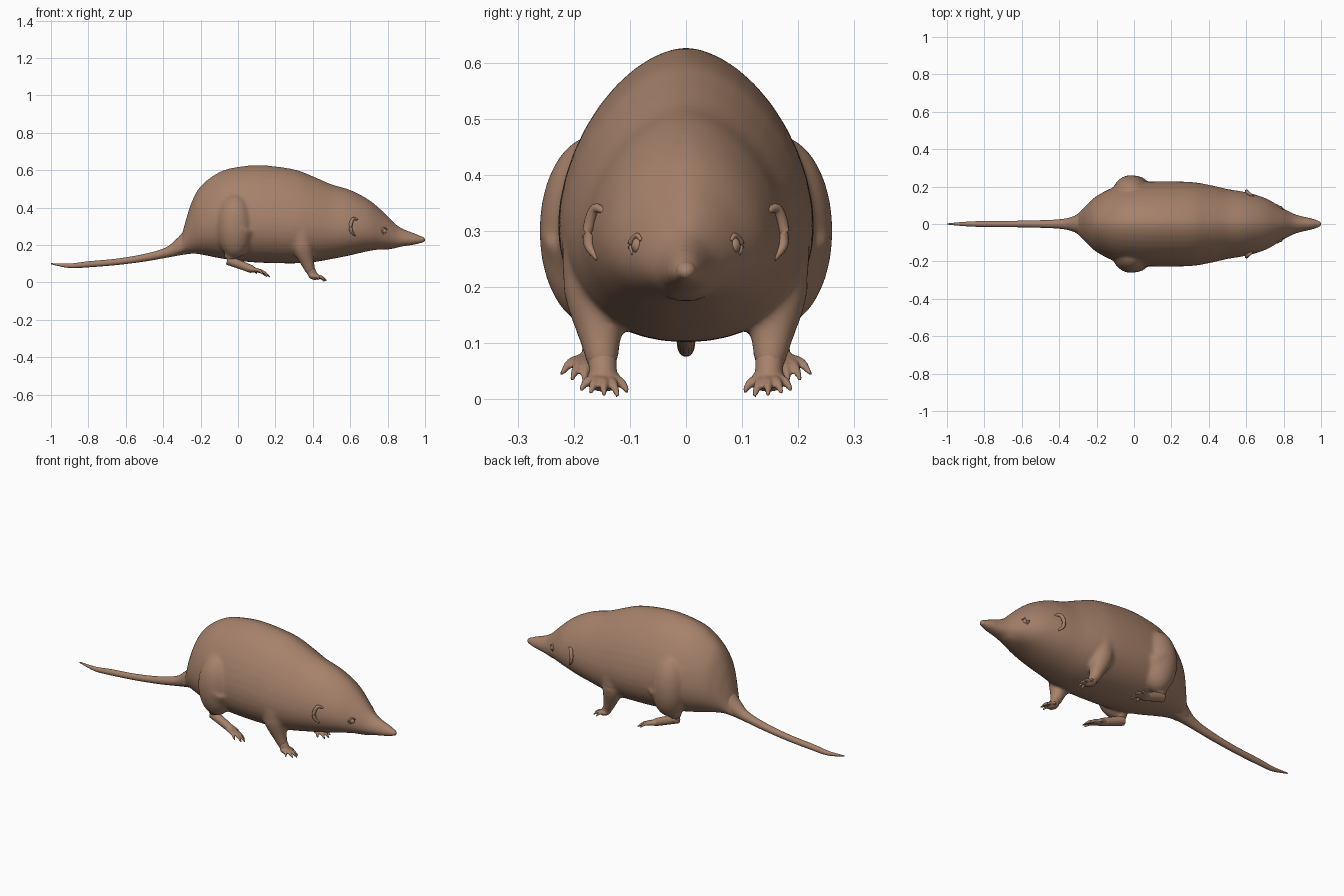
import bpy, bmesh, math
from mathutils import Vector, Matrix

if "Cube" in bpy.data.objects:
    bpy.data.objects.remove(bpy.data.objects["Cube"])

fur = bpy.data.materials.new("brown_fur")
fur.use_nodes = True
FUR_COLOUR = (0.38, 0.22, 0.145, 1)
fur.diffuse_color = FUR_COLOUR
fur.node_tree.nodes["Principled BSDF"].inputs["Base Color"].default_value = FUR_COLOUR


def spline(points, steps):
    """Catmull-Rom curve through points of any dimension."""
    pts = [Vector(p) for p in points]
    pts = [pts[0] * 2 - pts[1]] + pts + [pts[-1] * 2 - pts[-2]]
    out = []
    for a, b, c, d in zip(pts, pts[1:], pts[2:], pts[3:]):
        for i in range(steps):
            t = i / steps
            out.append(0.5 * (2 * b + (c - a) * t + (2 * a - 5 * b + 4 * c - d) * t ** 2
                              + (3 * b - a - 3 * c + d) * t ** 3))
    return out + [pts[-2]]


def skin(bm, rings):
    """Closed surface through a list of rings."""
    loops = [[bm.verts.new(p) for p in ring] for ring in rings]
    for a, b in zip(loops, loops[1:]):
        for i in range(len(a)):
            j = (i + 1) % len(a)
            bm.faces.new((a[i], a[j], b[j], b[i]))
    bm.faces.new(loops[0][::-1])
    bm.faces.new(loops[-1])


def tube(bm, points, sides=12, steps=4):
    """Round tube through (x, y, z, radius) points."""
    path = spline(points, steps)
    rings = []
    for i, p in enumerate(path):
        along = (path[min(i + 1, len(path) - 1)] - path[max(i - 1, 0)]).xyz
        turn = along.to_track_quat('Z', 'Y')
        rings.append([p.xyz + turn @ Vector((math.cos(k * math.tau / sides),
                      math.sin(k * math.tau / sides), 0)) * max(p.w, 0.001) for k in range(sides)])
    skin(bm, rings)


def ball(bm, centre, size, tilt=0):
    m = Matrix.Translation(centre) @ Matrix.Rotation(tilt, 4, 'Y') @ Matrix.Diagonal((*size, 1))
    bmesh.ops.create_uvsphere(bm, u_segments=24, v_segments=16, radius=1, matrix=m)


def side(points, s):
    return [(p[0], p[1] * s, *p[2:]) for p in points]


def finish(name, bm):
    bmesh.ops.recalc_face_normals(bm, faces=bm.faces)
    for f in bm.faces:
        f.smooth = True
    mesh = bpy.data.meshes.new(name)
    bm.to_mesh(mesh)
    bm.free()
    mesh.materials.append(fur)
    obj = bpy.data.objects.new(name, mesh)
    bpy.context.collection.objects.link(obj)
    return obj


def blend(obj, voxel, rounds):
    """Fuse overlapping volumes and soften the joins."""
    r = obj.modifiers.new("fuse", 'REMESH')
    r.mode, r.voxel_size, r.use_smooth_shade = 'VOXEL', voxel, True
    s = obj.modifiers.new("soften", 'SMOOTH')
    s.factor, s.iterations = 0.5, rounds


# Body stations: x, underside, back, half width
STATIONS = [
    (-0.36, 0.145, 0.185, 0.025), (-0.31, 0.15, 0.235, 0.05), (-0.28, 0.155, 0.33, 0.075),
    (-0.25, 0.155, 0.425, 0.105), (-0.2, 0.15, 0.515, 0.15), (-0.1, 0.13, 0.59, 0.2),
    (0, 0.115, 0.618, 0.22), (0.13, 0.105, 0.627, 0.228), (0.3, 0.102, 0.605, 0.225),
    (0.4, 0.108, 0.568, 0.21), (0.5, 0.125, 0.525, 0.187), (0.6, 0.145, 0.495, 0.17),
    (0.7, 0.168, 0.442, 0.14), (0.78, 0.18, 0.375, 0.095), (0.85, 0.188, 0.307, 0.057),
    (0.9, 0.195, 0.28, 0.042), (0.95, 0.203, 0.262, 0.031), (1, 0.215, 0.24, 0.015)]


def body_ring(station, sides=40):
    x, low, high, half = station
    mid = low + (high - low) * 0.4
    ring = []
    for k in range(sides):
        c, s = (f(k * math.tau / sides) for f in (math.cos, math.sin))
        e = 2 / 1.75 if s > 0 else 2 / 2.15     # narrow back, full belly
        y = math.copysign(abs(c) ** e, c) * half
        z = mid + math.copysign(abs(s) ** e, s) * (high - mid if s > 0 else mid - low)
        ring.append((x, y, z))
    return ring


bm = bmesh.new()
skin(bm, [body_ring(s) for s in spline(STATIONS, 5)])
ball(bm, (0.8, 0, 0.198), (0.085, 0.048, 0.022), -0.1)      # lower jaw
for s in (1, -1):
    ball(bm, (-0.015, s * 0.165, 0.3), (0.1, 0.097, 0.17))  # thigh
    tube(bm, side([(0.02, 0.18, 0.3, 0.08), (-0.01, 0.17, 0.21, 0.065),
                   (-0.04, 0.155, 0.15, 0.035), (-0.045, 0.152, 0.12, 0.026)], s), 20)
    tube(bm, side([(0.34, 0.15, 0.3, 0.07), (0.345, 0.16, 0.2, 0.06),
                   (0.37, 0.153, 0.11, 0.038), (0.39, 0.148, 0.055, 0.026)], s), 20)
blend(finish("body", bm), 0.008, 14)

# Tail
bm = bmesh.new()
tube(bm, [(-0.25, 0, 0.22, 0.07), (-0.31, 0, 0.19, 0.046), (-0.38, 0, 0.16, 0.027),
          (-0.5, 0, 0.132, 0.02), (-0.65, 0, 0.11, 0.017), (-0.8, 0, 0.097, 0.016),
          (-0.9, 0, 0.089, 0.012), (-1, 0, 0.1, 0.003)], 20)
finish("tail", bm)

# Snout tip
bm = bmesh.new()
ball(bm, (0.978, 0, 0.23), (0.022, 0.018, 0.016), 0.25)
finish("nose", bm)


def paw(name, s, sole, heel, tips):
    bm = bmesh.new()
    x, y, z, r = sole
    tube(bm, side([heel, sole], s), 16)
    ball(bm, (x, y * s, z), (r * 1.25, r * 1.35, r * 0.8), 0.3)
    for tx, ty, tz in tips:
        root = (x, y + (ty - y) * 0.25, z, 0.013)
        knuckle = (x + (tx - x) * 0.6, y + (ty - y) * 0.7, (z + tz) / 2 + 0.007, 0.009)
        tube(bm, side([root, knuckle, (tx, ty, tz, 0.004)], s), 10)
    blend(finish(name, bm), 0.004, 3)


for label, s in (("left", 1), ("right", -1)):
    # Feet, each with five spread toes
    paw(label + "_front_foot", s, (0.405, 0.147, 0.034, 0.024), (0.385, 0.149, 0.07, 0.026),
        [(0.43, 0.103, 0.012), (0.464, 0.122, 0.005), (0.475, 0.146, 0.007),
         (0.465, 0.17, 0.011), (0.435, 0.188, 0.016)])
    paw(label + "_hind_foot", s, (0.075, 0.168, 0.07, 0.021), (-0.055, 0.152, 0.12, 0.026),
        [(0.1, 0.135, 0.045), (0.155, 0.16, 0.03), (0.172, 0.182, 0.028),
         (0.165, 0.204, 0.034), (0.135, 0.222, 0.045)])

    # Ear rim
    bm = bmesh.new()
    tube(bm, side([(0.64, 0.145, 0.335, 0.005), (0.615, 0.162, 0.34, 0.009),
                   (0.603, 0.173, 0.31, 0.01), (0.605, 0.173, 0.275, 0.009),
                   (0.625, 0.158, 0.25, 0.004)], s))
    finish(label + "_ear", bm)

    # Eye and its lid fold
    bm = bmesh.new()
    ball(bm, (0.782, s * 0.086, 0.274), (0.013, 0.011, 0.014))
    finish(label + "_eye", bm)
    bm = bmesh.new()
    tube(bm, side([(0.797, 0.08, 0.284, 0.003), (0.782, 0.088, 0.292, 0.005),
                   (0.768, 0.099, 0.277, 0.005), (0.777, 0.094, 0.258, 0.003)], s), 8)
    finish(label + "_eyelid", bm)
